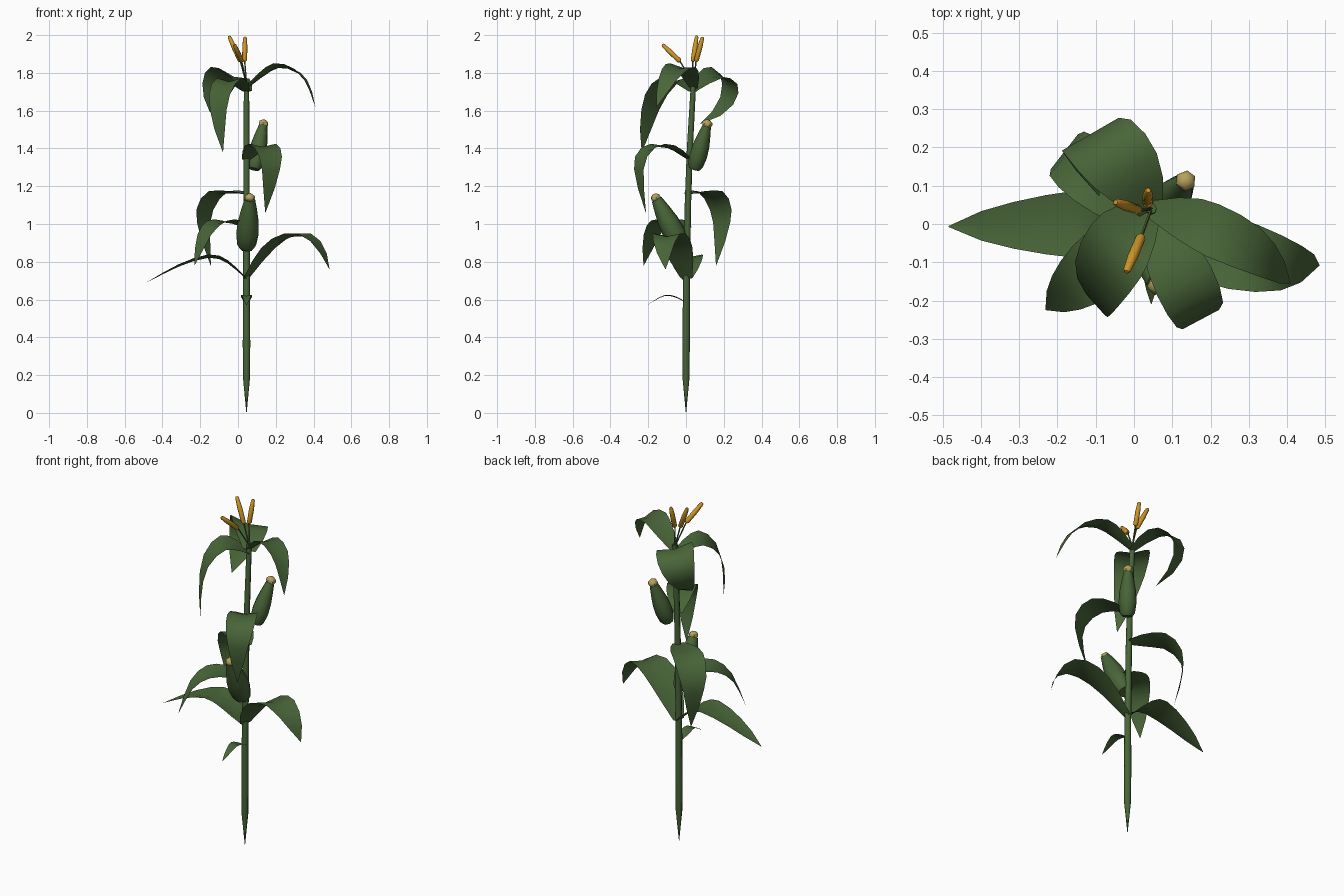
import bpy
import bmesh
from math import sin, cos, pi, radians
from mathutils import Vector

cube = bpy.data.objects.get("Cube")
if cube:
    bpy.data.objects.remove(cube, do_unlink=True)


def make_material(name, rgb):
    mat = bpy.data.materials.new(name)
    mat.use_nodes = True
    mat.diffuse_color = (*rgb, 1)
    mat.node_tree.nodes["Principled BSDF"].inputs["Base Color"].default_value = (*rgb, 1)
    return mat


GREEN = make_material("leaf green", (0.066, 0.13, 0.04))
ORANGE = make_material("tassel orange", (0.6, 0.3, 0.02))
STRAW = make_material("silk straw", (0.46, 0.36, 0.11))


def finish(bm, name, mat):
    mesh = bpy.data.meshes.new(name)
    bm.to_mesh(mesh)
    bm.free()
    mesh.materials.append(mat)
    obj = bpy.data.objects.new(name, mesh)
    bpy.context.collection.objects.link(obj)
    bpy.ops.object.select_all(action="DESELECT")
    obj.select_set(True)
    bpy.context.view_layer.objects.active = obj
    bpy.ops.object.shade_smooth_by_angle(angle=radians(50))
    return obj


def stalk_point(z):
    """Centre of the gently leaning stalk at a height."""
    return Vector((0.045, 0.04 * (z / 1.75) ** 3, z))


def tube(name, centres, radii, mat, sides=8):
    """Capped tube through the centres, with one radius per ring."""
    bm = bmesh.new()
    turn = (centres[-1] - centres[0]).to_track_quat("Z", "Y")
    rings = []
    for centre, radius in zip(centres, radii):
        angles = [2 * pi * i / sides for i in range(sides)]
        rings.append([bm.verts.new(centre + turn @ Vector((radius * cos(a), radius * sin(a), 0)))
                      for a in angles])
    for low, high in zip(rings, rings[1:]):
        for i in range(sides):
            j = (i + 1) % sides
            bm.faces.new((low[i], low[j], high[j], high[i]))
    bm.faces.new(rings[0][::-1])
    bm.faces.new(rings[-1])
    return finish(bm, name, mat)


def lathe(name, start, end, profile, mat, sides=8):
    """Tube on a straight axis; the profile holds (fraction, radius) pairs."""
    start, end = Vector(start), Vector(end)
    centres = [start.lerp(end, f) for f, r in profile]
    return tube(name, centres, [r for f, r in profile], mat, sides)


def spline(points, t):
    """Smooth interpolation through the points, t from 0 to 1."""
    pts = [Vector(p) for p in points]
    pts = [2 * pts[0] - pts[1]] + pts + [2 * pts[-1] - pts[-2]]
    spans = len(points) - 1
    k = min(int(t * spans), spans - 1)
    u = t * spans - k
    a, b, c, d = pts[k:k + 4]
    return 0.5 * (2 * b + (c - a) * u + (2 * a - 5 * b + 4 * c - d) * u ** 2
                  + (3 * b - a - 3 * c + d) * u ** 3)


def leaf(name, heading, width, points, drift=0, roll=0, rows=8):
    """Arching blade; points are (distance from stalk, height).
    Drift moves the tip sideways and roll tilts the blade across its width."""
    bm = bmesh.new()
    out = Vector((cos(radians(heading)), sin(radians(heading)), 0))
    side = Vector((-out.y, out.x, 0))
    across = side + Vector((0, 0, roll))
    base = stalk_point(points[0][1])
    base.z = 0
    previous = None
    for i in range(rows + 1):
        t = i / rows
        reach, height = spline(points, t)
        mid = base + out * reach + side * drift * t ** 2 + Vector((0, 0, height))
        spread = max(sin(pi * t ** 0.75), 0) ** 0.7
        if t < 0.3:
            spread = max(spread, 0.35)
        half = max(width * spread / 2, 0.001)
        fold = Vector((0, 0, half * 0.1))
        row = [bm.verts.new(mid - across * half + fold),
               bm.verts.new(mid - fold),
               bm.verts.new(mid + across * half + fold)]
        if previous:
            for j in range(2):
                bm.faces.new((previous[j], row[j], row[j + 1], previous[j + 1]))
        previous = row
    return finish(bm, name, GREEN)


# Stalk, pointed at the bottom
stalk_rings = [(0, 0.001), (0.18, 0.018), (0.36, 0.02), (0.7, 0.018),
               (1.1, 0.017), (1.4, 0.016), (1.75, 0.014)]
tube("stalk", [stalk_point(z) for z, r in stalk_rings], [r for z, r in stalk_rings], GREEN)

# Leaves from the ground up
leaf("small_low_leaf", -90, 0.06, [(0, 0.585), (0.06, 0.615), (0.12, 0.62), (0.21, 0.57)])
leaf("low_right_leaf", 181, 0.18,
     [(0, 0.71), (0.1, 0.8), (0.2, 0.83), (0.36, 0.78), (0.53, 0.69)])
leaf("low_left_leaf", -25, 0.19,
     [(0, 0.71), (0.1, 0.84), (0.2, 0.92), (0.31, 0.945), (0.4, 0.88), (0.445, 0.76)], 0.085)
leaf("middle_front_leaf", -140, 0.17,
     [(0, 0.98), (0.1, 1.01), (0.2, 1.01), (0.29, 0.94), (0.36, 0.78)])
leaf("middle_back_leaf", 142, 0.17,
     [(0, 1.16), (0.1, 1.17), (0.2, 1.16), (0.275, 1.08), (0.285, 0.97), (0.24, 0.78)])
leaf("upper_front_leaf", -62, 0.16,
     [(0, 1.34), (0.1, 1.4), (0.2, 1.415), (0.28, 1.36), (0.295, 1.25), (0.25, 1.06)], -0.02)
leaf("top_left_leaf", -14, 0.14,
     [(0, 1.72), (0.1, 1.8), (0.18, 1.835), (0.28, 1.81), (0.35, 1.74), (0.4, 1.62)], -0.1, -0.15)
leaf("top_front_leaf", -137, 0.19,
     [(0, 1.7), (0.08, 1.75), (0.15, 1.76), (0.23, 1.69), (0.27, 1.56), (0.276, 1.38)], 0.113)
leaf("top_back_leaf", 120, 0.2,
     [(0, 1.71), (0.08, 1.77), (0.16, 1.795), (0.23, 1.76), (0.25, 1.69), (0.21, 1.6), (0.1, 1.53)],
     0.1, 0.3)

# Ears with a dry silk knob on the end
EAR = [(0, 0.6), (0.08, 0.85), (0.3, 1), (0.55, 0.93), (0.8, 0.7), (1, 0.48)]
KNOB = [(0, 0.7), (0.35, 1), (0.7, 0.9), (1, 0.4)]
ears = [("front", (0.045, -0.02, 0.87), (0.062, -0.155, 1.13), 0.06),
        ("back", (0.085, 0.045, 1.29), (0.133, 0.11, 1.52), 0.048)]
for label, start, end, size in ears:
    lathe(label + "_ear", start, end, [(f, r * size) for f, r in EAR], GREEN)
    a, b = Vector(start), Vector(end)
    axis = (b - a).normalized()
    lathe(label + "_ear_silk", b - axis * 0.005, b + axis * 0.032,
          [(f, r * 0.028) for f, r in KNOB], STRAW, 6)

# Tassel of three spikes on thin stems
SPIKE = [(0, 0.007), (0.06, 0.013), (0.6, 0.0135), (0.95, 0.01), (1, 0.006)]
spikes = [("right", (0.013, 0.036, 1.86), (-0.048, 0.057, 1.995)),
          ("left", (0.035, 0.053, 1.86), (0.037, 0.088, 1.99)),
          ("front", (0.02, -0.03, 1.86), (-0.02, -0.125, 1.95))]
for label, start, end in spikes:
    lathe(label + "_tassel_stem", stalk_point(1.74), start, [(0, 0.004), (1, 0.004)], GREEN, 5)
    lathe(label + "_tassel_spike", start, end, SPIKE, ORANGE)
